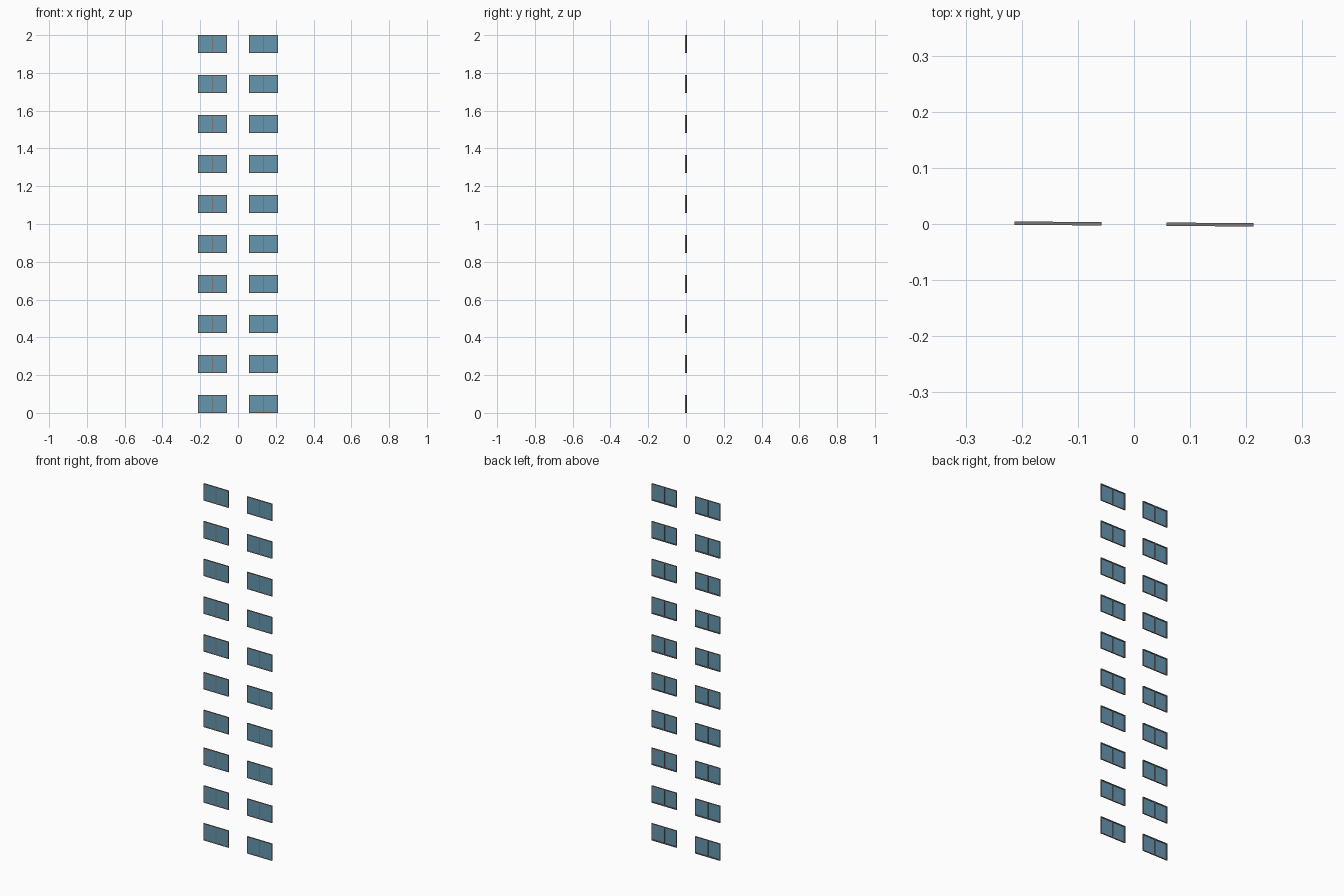
import bpy, bmesh, math
from mathutils import Matrix, Vector

if "Cube" in bpy.data.objects:
    bpy.data.objects.remove(bpy.data.objects["Cube"])

W, H, D = 0.155, 0.095, 0.006      # window width, height, depth
BAR = 0.005                        # frame bar width
ROWS, X_OFF = 10, 0.1355
PITCH = (2 - H) / (ROWS - 1)
TILT = Matrix.Rotation(math.radians(-0.4), 4, 'Z')


def material(name, color):
    m = bpy.data.materials.new(name)
    m.diffuse_color = (*color, 1)
    m.use_nodes = True
    m.node_tree.nodes["Principled BSDF"].inputs["Base Color"].default_value = m.diffuse_color
    return m


def box_mesh(name, boxes, mat):
    """Mesh made of (centre, size) boxes."""
    bm = bmesh.new()
    for centre, size in boxes:
        bmesh.ops.create_cube(bm, size=1, matrix=Matrix.Translation(centre)
                              @ Matrix.Diagonal((*size, 1)))
    me = bpy.data.meshes.new(name)
    bm.to_mesh(me)
    bm.free()
    me.materials.append(mat)
    return me


# frame: two stiles, a centre mullion, top and bottom rails between the stiles
ex, ez = (W - BAR) / 2, (H - BAR) / 2
frame = box_mesh("window_frame",
                 [((x, 0, 0), (BAR, D, H)) for x in (-ex, ex)]
                 + [((0, 0, 0), (BAR, D, H - 2 * BAR))]
                 + [((0, 0, z), (W - 2 * BAR, D, BAR)) for z in (-ez, ez)],
                 material("frame_grey", (0.21, 0.19, 0.18)))

# glass: two thin panes set close to the front face
pane_w = (W - 3 * BAR) / 2
pane_x = (pane_w + BAR) / 2
glass = box_mesh("window_glass",
                 [((x, -D / 2 + 0.0015, 0), (pane_w, 0.001, H - 2 * BAR))
                  for x in (-pane_x, pane_x)],
                 material("glass_blue", (0.13, 0.31, 0.44)))

# two columns of windows, one pair per storey
for row in range(ROWS):
    for side, x in (("left", -X_OFF), ("right", X_OFF)):
        place = TILT @ Matrix.Translation(Vector((x, 0, H / 2 + row * PITCH)))
        for part in (frame, glass):
            ob = bpy.data.objects.new(f"{part.name}_{side}_{row + 1}", part)
            ob.matrix_world = place
            bpy.context.collection.objects.link(ob)
